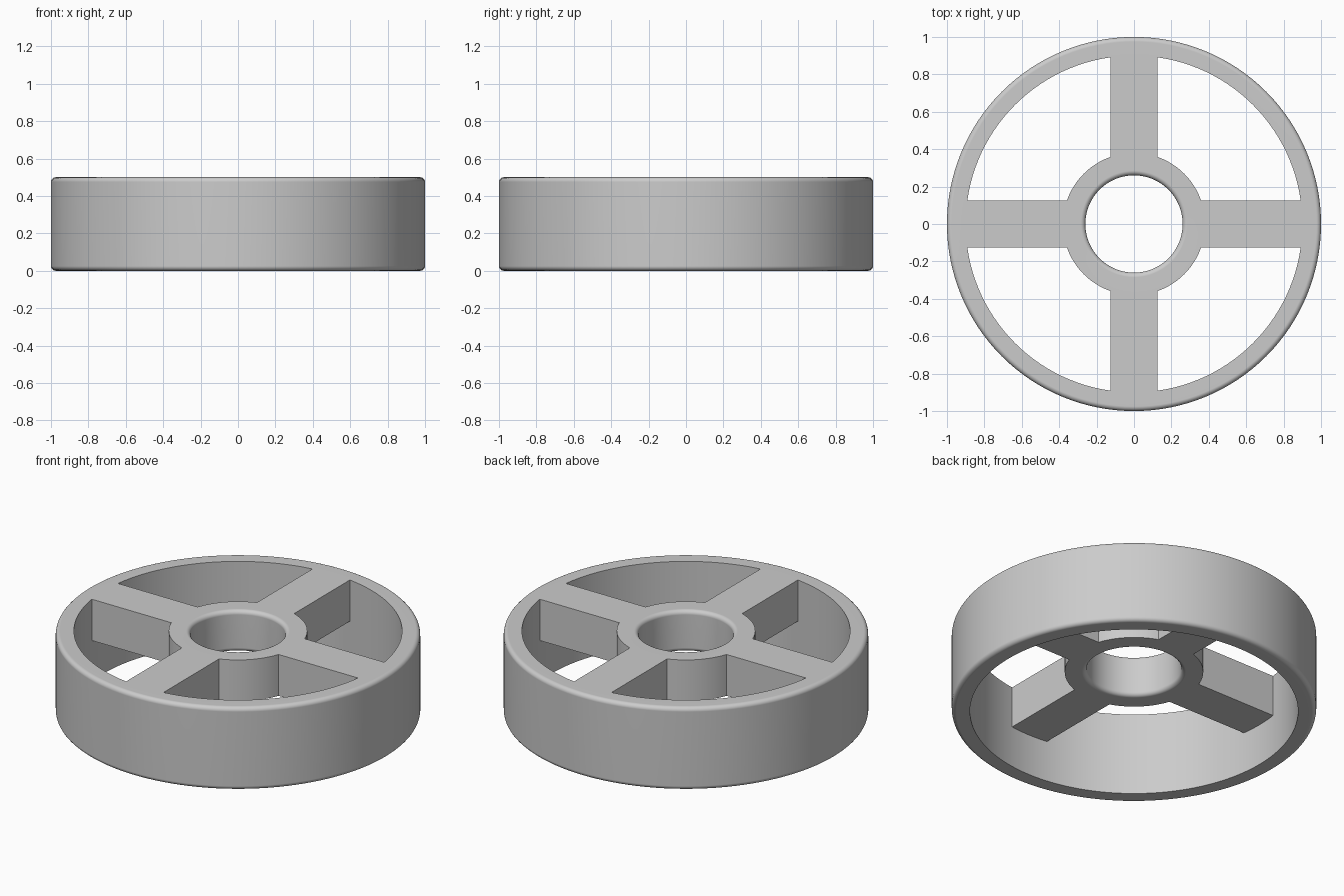
import bpy
import bmesh
from math import sin, cos, pi, sqrt
from mathutils import Matrix

SEGMENTS = 128
TOP, MID = 0.5, 0.25
RIM_OUT, RIM_IN = 1.0, 0.9
HUB_OUT, HUB_IN = 0.38, 0.26
ROUND = 0.025
SPOKE_HALF = 0.125

cube = bpy.data.objects.get("Cube")
if cube:
    bpy.data.objects.remove(cube, do_unlink=True)

# Material
grey = bpy.data.materials.new("plain grey")
grey.use_nodes = True
colour = (0.6, 0.6, 0.6, 1)
grey.diffuse_color = colour
grey.node_tree.nodes["Principled BSDF"].inputs["Base Color"].default_value = colour


def finish(bm, name):
    """Turn a bmesh into a shaded, coloured object."""
    bmesh.ops.recalc_face_normals(bm, faces=bm.faces)
    mesh = bpy.data.meshes.new(name)
    bm.to_mesh(mesh)
    bm.free()
    mesh.materials.append(grey)
    obj = bpy.data.objects.new(name, mesh)
    bpy.context.collection.objects.link(obj)
    bpy.ops.object.select_all(action="DESELECT")
    obj.select_set(True)
    bpy.context.view_layer.objects.active = obj
    bpy.ops.object.shade_smooth_by_angle(angle=pi / 6)
    weighted = obj.modifiers.new("weighted_normals", "WEIGHTED_NORMAL")
    weighted.keep_sharp = True
    return obj


def rounded_ring(name, sharp_r, round_r, bottom, top):
    """Lathe a ring whose wall at round_r has rounded edges."""
    side = 1 if round_r > sharp_r else -1
    centre = round_r - side * ROUND
    steps = 5
    profile = [(sharp_r, bottom)]
    for z, start in ((bottom + ROUND, -pi / 2), (top - ROUND, 0)):
        for i in range(steps + 1):
            a = start + i * pi / 2 / steps
            profile.append((centre + side * ROUND * cos(a), z + ROUND * sin(a)))
    profile.append((sharp_r, top))

    bm = bmesh.new()
    rings = []
    for s in range(SEGMENTS):
        a = 2 * pi * s / SEGMENTS
        rings.append([bm.verts.new((r * cos(a), r * sin(a), z)) for r, z in profile])
    count = len(profile)
    for s in range(SEGMENTS):
        here, after = rings[s], rings[(s + 1) % SEGMENTS]
        for i in range(count):
            j = (i + 1) % count
            bm.faces.new((here[i], after[i], after[j], here[j]))
    return finish(bm, name)


def spoke(name, turn):
    """Extrude a bar with curved ends that meet the hub and the rim."""
    steps = 8
    ys = [SPOKE_HALF * (2 * i / steps - 1) for i in range(steps + 1)]
    outline = [(sqrt(RIM_IN ** 2 - y * y), y) for y in ys]
    outline += [(sqrt(HUB_OUT ** 2 - y * y), y) for y in reversed(ys)]
    bm = bmesh.new()
    base = bm.faces.new([bm.verts.new((x, y, MID)) for x, y in outline])
    extruded = bmesh.ops.extrude_face_region(bm, geom=[base], use_keep_orig=True)
    top = [v for v in extruded["geom"] if isinstance(v, bmesh.types.BMVert)]
    bmesh.ops.translate(bm, verts=top, vec=(0, 0, TOP - MID))
    bmesh.ops.rotate(bm, verts=bm.verts, matrix=Matrix.Rotation(turn, 3, "Z"))
    return finish(bm, name)


# Full-height rim, and a half-height hub and spokes flush with its top
rounded_ring("rim", RIM_IN, RIM_OUT, 0, TOP)
rounded_ring("hub", HUB_OUT, HUB_IN, MID, TOP)
for i, side in enumerate(("left", "back", "right", "front")):
    spoke(side + "_spoke", i * pi / 2)
